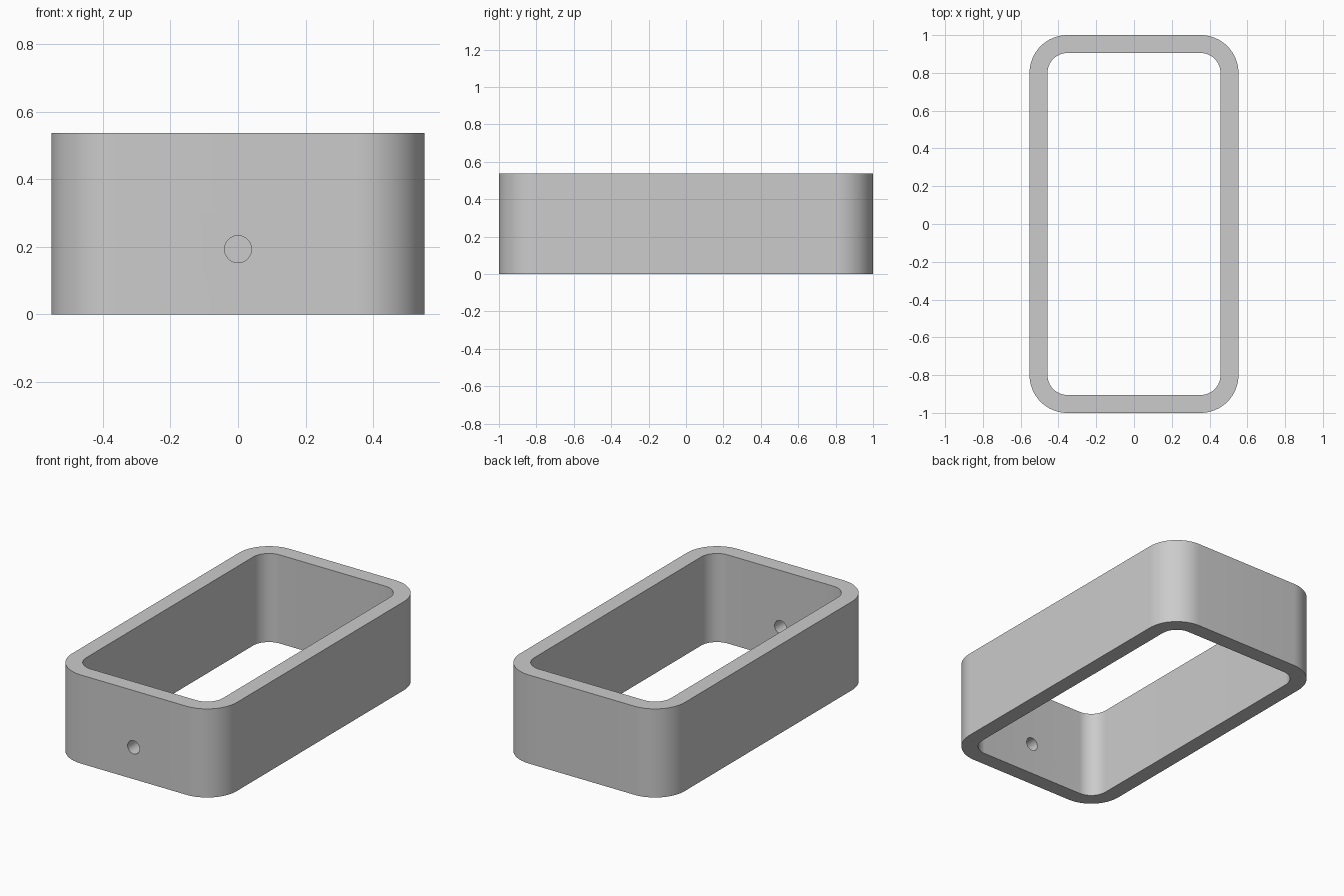
import bpy, bmesh, math
from mathutils import Matrix

if "Cube" in bpy.data.objects:
    bpy.data.objects.remove(bpy.data.objects["Cube"], do_unlink=True)

HEIGHT = 0.537
HALF_X, HALF_Y, RADIUS = 0.553, 1.0, 0.2
WALL = 0.095
HOLE_Z, HOLE_R = 0.193, 0.04

grey = bpy.data.materials.new("plain grey")
grey.use_nodes = True
colour = (0.6, 0.6, 0.6, 1)
grey.diffuse_color = colour
grey.node_tree.nodes["Principled BSDF"].inputs["Base Color"].default_value = colour


def rounded_rect(hx, hy, r, steps=16):
    """Outline of a rectangle with round corners, anticlockwise."""
    points = []
    for i, (sx, sy) in enumerate([(1, 1), (-1, 1), (-1, -1), (1, -1)]):
        for k in range(steps + 1):
            a = math.pi / 2 * (i + k / steps)
            points.append((sx * (hx - r) + r * math.cos(a),
                           sy * (hy - r) + r * math.sin(a)))
    return points


def make_object(name, bm):
    bmesh.ops.recalc_face_normals(bm, faces=bm.faces)
    mesh = bpy.data.meshes.new(name)
    bm.to_mesh(mesh)
    bm.free()
    mesh.materials.append(grey)
    obj = bpy.data.objects.new(name, mesh)
    bpy.context.collection.objects.link(obj)
    return obj


# Open frame: outer and inner outlines joined by walls and flat rims
bm = bmesh.new()
outer = rounded_rect(HALF_X, HALF_Y, RADIUS)
inner = rounded_rect(HALF_X - WALL, HALF_Y - WALL, RADIUS - WALL)
loops = [[bm.verts.new((x, y, z)) for x, y in outline]
         for outline, z in ((outer, 0), (outer, HEIGHT), (inner, HEIGHT), (inner, 0))]
count = len(outer)
for j in range(4):
    a, b = loops[j], loops[(j + 1) % 4]
    for i in range(count):
        n = (i + 1) % count
        bm.faces.new((a[i], a[n], b[n], b[i]))
frame = make_object("frame", bm)

# Round hole through the front wall
bm = bmesh.new()
bmesh.ops.create_cone(bm, cap_ends=True, segments=32, radius1=HOLE_R, radius2=HOLE_R,
                      depth=WALL * 3,
                      matrix=Matrix.Translation((0, -HALF_Y + WALL / 2, HOLE_Z))
                      @ Matrix.Rotation(math.pi / 2, 4, 'X'))
cutter = make_object("hole_cutter", bm)

bpy.context.view_layer.objects.active = frame
frame.select_set(True)
cut = frame.modifiers.new("hole", 'BOOLEAN')
cut.operation = 'DIFFERENCE'
cut.solver = 'EXACT'
cut.object = cutter
bpy.ops.object.modifier_apply(modifier=cut.name)
bpy.data.objects.remove(cutter, do_unlink=True)

# Smooth corners and hole, sharp rims
bpy.ops.object.shade_smooth_by_angle(angle=math.radians(30))
